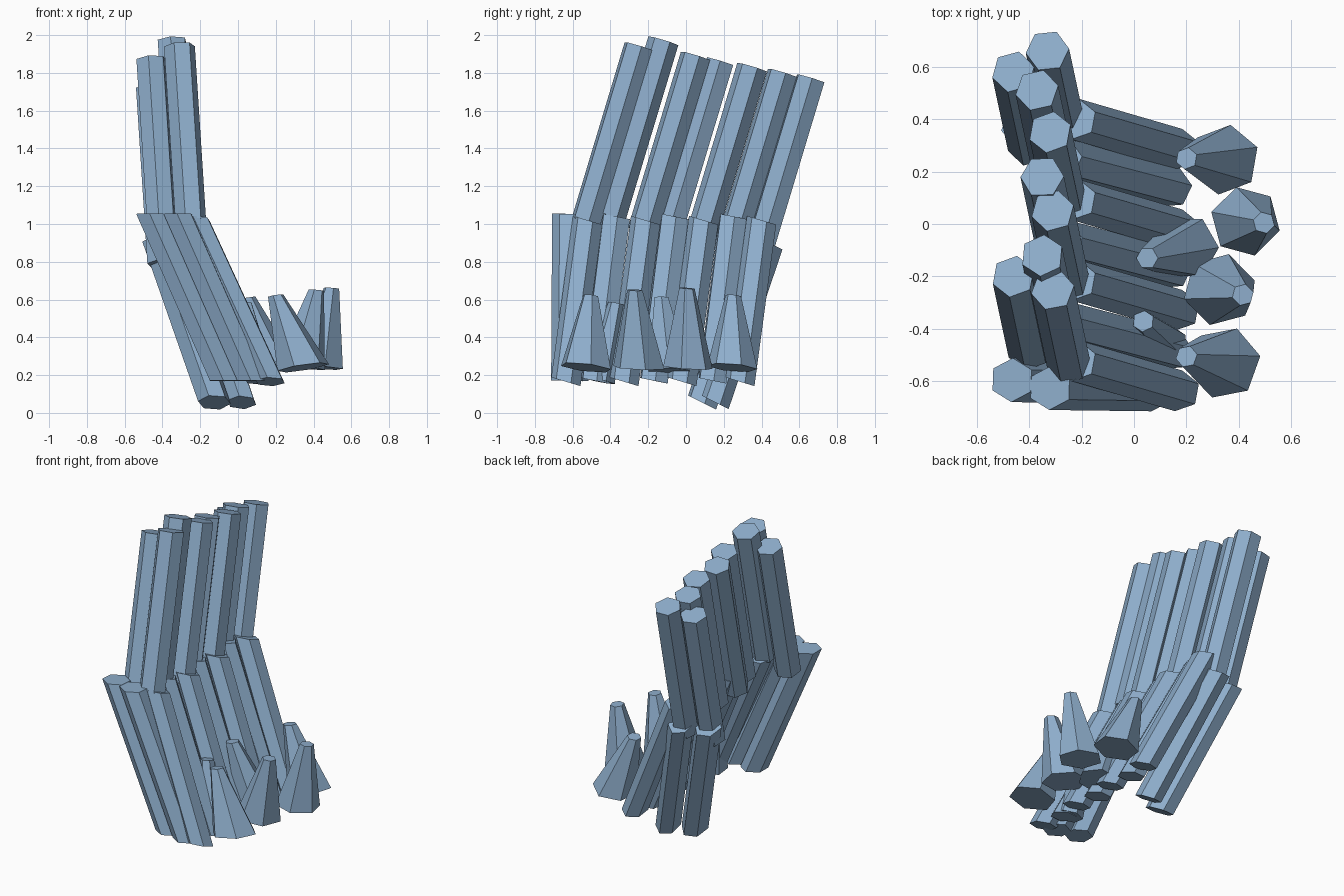
import bpy, math
from mathutils import Vector

if "Cube" in bpy.data.objects:
    bpy.data.objects.remove(bpy.data.objects["Cube"])

stone = bpy.data.materials.new("blue_grey_stone")
stone.diffuse_color = (0.27, 0.42, 0.60, 1)
stone.use_nodes = True
stone.node_tree.nodes["Principled BSDF"].inputs["Base Color"].default_value = stone.diffuse_color


def prism(name, top, bottom, r_top, r_bottom, normal, twist, sides=6):
    """Sheared prism: two parallel polygon caps with the given normal, joined by flat sides."""
    n = Vector(normal).normalized()
    u = (Vector((1, 0, 0)) - n * n.x).normalized()
    v = n.cross(u)
    verts = []
    for centre, r in ((bottom, r_bottom), (top, r_top)):
        for i in range(sides):
            a = math.radians(twist) + math.tau * i / sides
            verts.append(Vector(centre) + r * (u * math.cos(a) + v * math.sin(a)))
    faces = [tuple(reversed(range(sides))), tuple(range(sides, 2 * sides))]
    for i in range(sides):
        j = (i + 1) % sides
        faces.append((i, j, sides + j, sides + i))
    mesh = bpy.data.meshes.new(name)
    mesh.from_pydata(verts, [], faces)
    mesh.materials.append(stone)
    obj = bpy.data.objects.new(name, mesh)
    bpy.context.collection.objects.link(obj)
    return obj


# upper tier: leaning columns (x, y, z of top cap, twist)
upper = [(-.31, -.25, 1.94, 10), (-.35, -.12, 1.97, 25), (-.46, -.20, 1.87, 20),
         (-.31, .05, 1.89, 15), (-.35, .18, 1.86, 0), (-.32, .35, 1.83, 20),
         (-.37, .51, 1.80, 12), (-.33, .66, 1.77, 5), (-.46, .58, 1.72, 15)]
lean = Vector((.06, -.28, -.93))
for k, (x, y, z, t) in enumerate(upper):
    p = Vector((x, y, z))
    prism(f"upper_column_{k}", p, p + lean, .083, .083, -lean, t)

# lower tier: front row and the row tucked in between
for k in range(4):
    y = .40 - .307 * k
    prism(f"lower_front_column_{k}", (-.225, y, 1.02), (.17, y - .115, .165),
          .082, .082, (0, .3, 1), 20)
for k in range(3):
    y = .25 - .31 * k
    prism(f"lower_between_column_{k}", (-.28, y, 1.04), (.14, y - .11, .17),
          .082, .082, (0, .2, 1), 5)

# lower tier: pair closing the front end
for k, (x, y) in enumerate(((-.465, -.595), (-.32, -.625))):
    prism(f"front_end_column_{k}", (x, y, 1.053), (x + .39, y - .005, .17),
          .084, .084, (0, .03, 1), 28)

# lower tier: pair under the back end, reaching the ground
prism("back_end_column_0", (-.42, .37, .90), (-.125, .085, .055), .088, .088, (0, .5, 1), 10)
prism("back_end_column_1", (-.27, .44, .90), (.02, .155, .055), .08, .08, (0, .5, 1), 20)

# tapered broken stumps: top, bottom, base radius, twist
stumps = [((.20, .25, .62), (.345, .245, .24), .135, 20),
          ((.495, .005, .66), (.425, .01, .24), .135, 45),
          ((.415, -.27, .65), (.325, -.25, .24), .14, 15),
          ((.20, -.505, .62), (.345, -.53, .24), .14, 10),
          ((.05, -.13, .61), (.20, -.09, .22), .125, 0),
          ((.035, -.37, .58), (.12, -.46, .17), .085, 25)]
for k, (top, bottom, r, t) in enumerate(stumps):
    ax = Vector(top) - Vector(bottom)
    prism(f"tapered_stump_{k}", top, bottom, .042, r, (ax.x * .4, ax.y * .6 + .03, ax.z), t)
